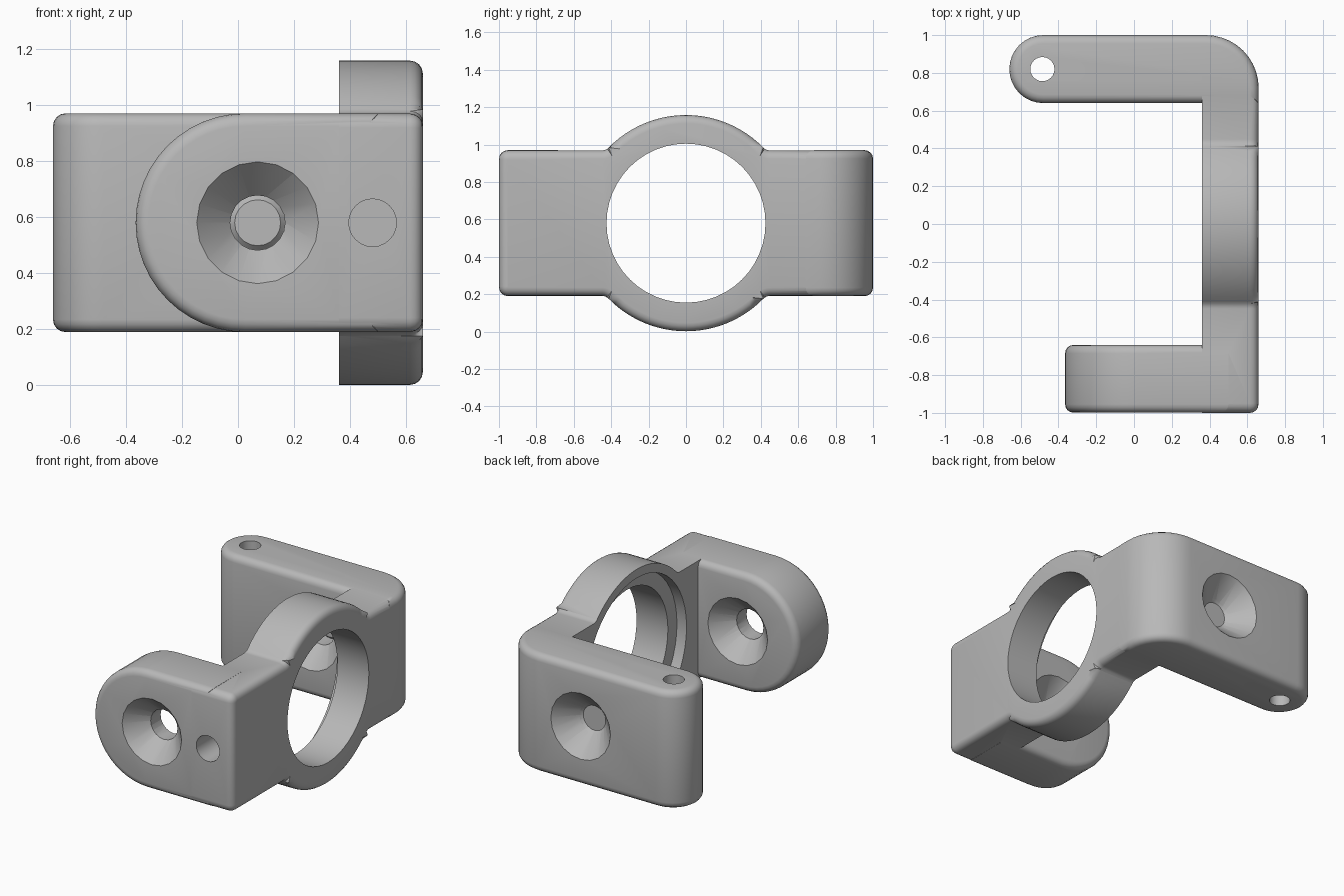
import bpy, bmesh
from math import sin, cos, radians, sqrt, atan2, degrees
from mathutils import Vector, Matrix

if "Cube" in bpy.data.objects:
    bpy.data.objects.remove(bpy.data.objects["Cube"], do_unlink=True)

MID = 0.58      # height of the centre line
HALF = 0.39     # half height of the plates
ROUND = 0.045   # softened edge size


def arc(cu, cv, r, a0, a1, n=8):
    steps = [radians(a0 + (a1 - a0) * i / n) for i in range(n + 1)]
    return [(cu + r * cos(a), cv + r * sin(a)) for a in steps]


def place(axis, u, v, w):
    return {"x": (w, u, v), "y": (u, w, v), "z": (u, v, w)}[axis]


def finish(bm, name):
    bmesh.ops.recalc_face_normals(bm, faces=bm.faces)
    mesh = bpy.data.meshes.new(name)
    bm.to_mesh(mesh)
    bm.free()
    ob = bpy.data.objects.new(name, mesh)
    bpy.context.collection.objects.link(ob)
    return ob


def prism(name, outline, axis, lo, hi, soft):
    """Extrude an outline along an axis, rounding the rims at the depths in soft."""
    bm = bmesh.new()
    rings = [[bm.verts.new(place(axis, u, v, w)) for u, v in outline] for w in (lo, hi)]
    bm.faces.new(rings[0])
    bm.faces.new(rings[1])
    count = len(outline)
    for i in range(count):
        j = (i + 1) % count
        bm.faces.new((rings[0][i], rings[0][j], rings[1][j], rings[1][i]))
    k = "xyz".index(axis)
    rim = [e for e in bm.edges
           if any(all(abs(v.co[k] - w) < 1e-5 for v in e.verts) for w in soft)]
    bmesh.ops.recalc_face_normals(bm, faces=bm.faces)
    bmesh.ops.bevel(bm, geom=rim, offset=ROUND, segments=4, profile=0.5, affect="EDGES")
    return finish(bm, name)


def cutter(name, start, end, r1, r2, sides):
    """Round or tapered drill between two points."""
    a, b = Vector(start), Vector(end)
    turn = (b - a).to_track_quat("Z", "Y").to_matrix().to_4x4()
    bm = bmesh.new()
    bmesh.ops.create_cone(bm, cap_ends=True, segments=sides, radius1=r1, radius2=r2,
                          depth=(b - a).length,
                          matrix=Matrix.Translation((a + b) / 2) @ turn)
    ob = finish(bm, name)
    ob.hide_render = True
    return ob


def combine(body, tool, operation):
    mod = body.modifiers.new(tool.name, "BOOLEAN")
    mod.operation, mod.object, mod.solver = operation, tool, "EXACT"
    bpy.context.view_layer.update()
    result = bpy.data.meshes.new_from_object(
        body.evaluated_get(bpy.context.evaluated_depsgraph_get()))
    body.modifiers.clear()
    body.data = result
    bpy.data.objects.remove(tool, do_unlink=True)


# Back arm: rounded free end and a broad outer corner
back_outline = ([(0.66, 0.64)] + arc(0.38, 0.72, 0.28, 0, 90, 10)
                + arc(-0.48, 0.82, 0.18, 90, 270, 16))
bracket = prism("mounting_bracket", back_outline, "z", MID - HALF, MID + HALF,
                (MID - HALF, MID + HALF))

# Side plate with the ring bulge blended into its top and bottom edges
ring, blend, h = 0.578, 0.05, HALF - 0.001
by = sqrt((ring + blend) ** 2 - (h + blend) ** 2)
ang = degrees(atan2(h + blend, by))
upper = ([(0.72, h)] + arc(by, h + blend, blend, 270, 180 + ang, 4)
         + arc(0, 0, ring, ang, 180 - ang, 24)
         + arc(-by, h + blend, blend, -ang, -90, 4)
         + arc(-0.95, h - 0.05, 0.05, 90, 180, 5))
lower = [(y, -z) for y, z in reversed(upper)]
side_outline = [(y, MID + z) for y, z in upper + lower]
side_plate = prism("side_plate", side_outline, "x", 0.36, 0.659, (0.659,))

# Front flange with a half-round free end
front_outline = ([(0.5, MID - HALF), (0.5, MID + HALF)]
                 + arc(0.025, MID, HALF, 90, 270, 24))
front_flange = prism("front_flange", front_outline, "y", -0.999, -0.64, (-0.999, -0.64))

combine(bracket, side_plate, "UNION")
combine(bracket, front_flange, "UNION")

# Large bore, and its shallow recess on the inner side
hx = 0.07
cuts = [
    cutter("ring_bore", (0.2, 0, MID), (0.8, 0, MID), 0.425, 0.425, 48),
    cutter("ring_recess", (0.2, 0, MID), (0.43, 0, MID), 0.52, 0.52, 48),
    cutter("screw_hole", (hx, -1.2, MID), (hx, 1.2, MID), 0.098, 0.098, 20),
    cutter("front_blind_hole", (0.48, -1.2, MID), (0.48, -0.65, MID), 0.085, 0.085, 24),
    cutter("pin_hole", (-0.485, 0.82, 0), (-0.485, 0.82, 1.2), 0.064, 0.064, 24),
]
# Countersinks on both faces of the front flange and back arm
for face, inward in ((-1, 1), (-0.64, -1), (0.64, 1), (1, -1)):
    cuts.append(cutter("countersink", (hx, face - 0.02 * inward, MID),
                       (hx, face + 0.145 * inward, MID), 0.237, 0.082, 20))
for tool in cuts:
    combine(bracket, tool, "DIFFERENCE")

# Single grey finish
grey = bpy.data.materials.new("plain_grey")
grey.use_nodes = True
colour = (0.48, 0.48, 0.48, 1)
grey.diffuse_color = colour
grey.node_tree.nodes["Principled BSDF"].inputs["Base Color"].default_value = colour
bracket.data.materials.clear()
bracket.data.materials.append(grey)
for face in bracket.data.polygons:
    face.material_index = 0

bpy.ops.object.select_all(action="DESELECT")
bracket.select_set(True)
bpy.context.view_layer.objects.active = bracket
bpy.ops.object.shade_smooth_by_angle(angle=radians(32))
